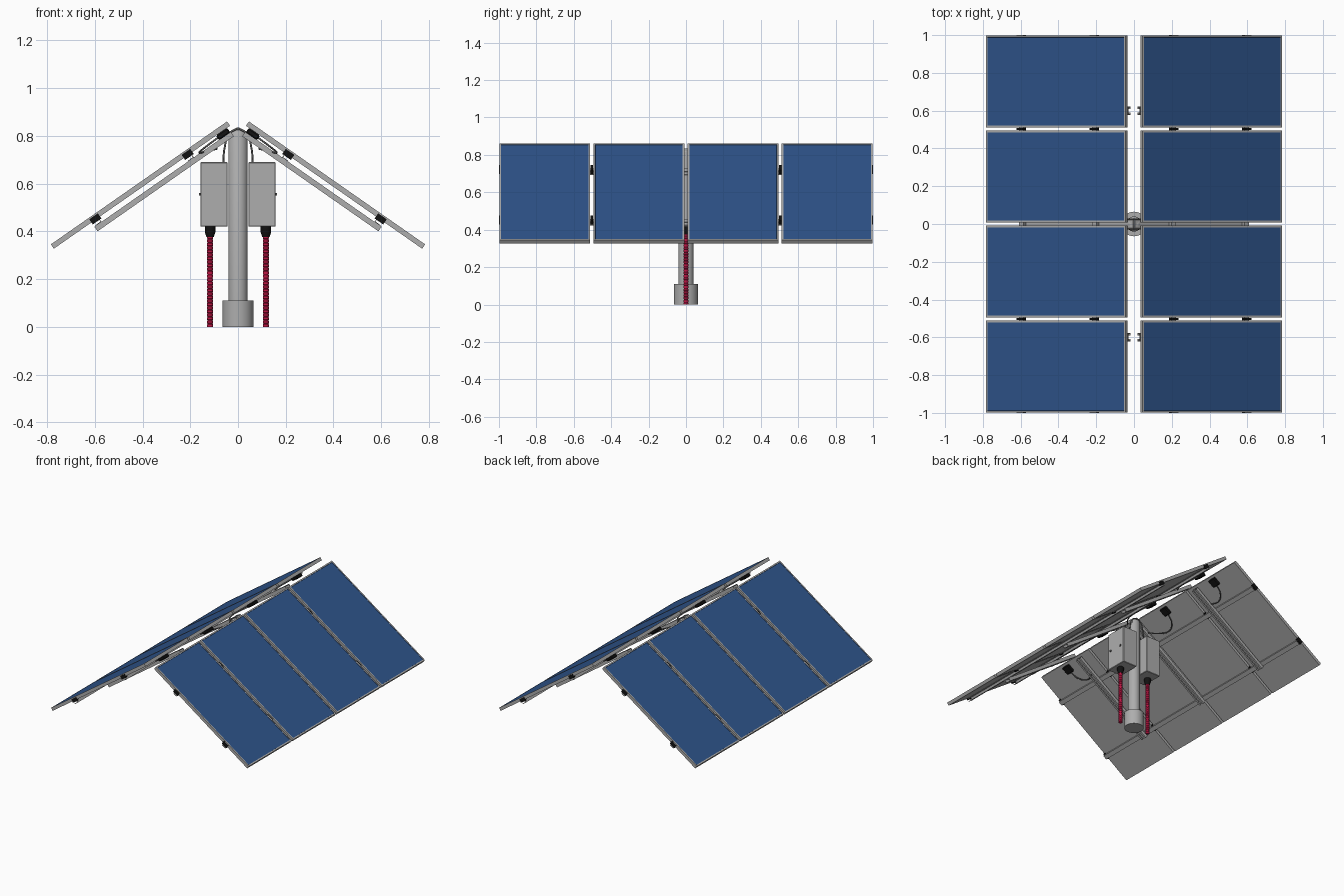
import bpy, bmesh, math
from mathutils import Matrix, Vector

cube = bpy.data.objects.get("Cube")
if cube:
    bpy.data.objects.remove(cube, do_unlink=True)


def material(name, rgb):
    m = bpy.data.materials.new(name)
    m.use_nodes = True
    m.diffuse_color = (*rgb, 1)
    m.node_tree.nodes["Principled BSDF"].inputs["Base Color"].default_value = (*rgb, 1)
    return m


METAL = material("grey metal", (0.42, 0.42, 0.42))
BLUE = material("blue cells", (0.028, 0.09, 0.26))
BLACK = material("black plastic", (0.006, 0.006, 0.006))
PINK = material("crimson conduit", (0.53, 0.008, 0.06))
STEEL = material("dark steel", (0.14, 0.14, 0.14))


def finish(name, bm, mats, matrix=None, smooth=False):
    if matrix:
        bm.transform(matrix)
    bmesh.ops.recalc_face_normals(bm, faces=bm.faces)
    mesh = bpy.data.meshes.new(name)
    bm.to_mesh(mesh)
    bm.free()
    for m in mats:
        mesh.materials.append(m)
    ob = bpy.data.objects.new(name, mesh)
    bpy.context.collection.objects.link(ob)
    if smooth:
        bpy.ops.object.select_all(action='DESELECT')
        ob.select_set(True)
        bpy.context.view_layer.objects.active = ob
        bpy.ops.object.shade_smooth_by_angle(angle=math.radians(35))
    return ob


def box(name, lo, hi, mat, matrix=None, bevel=0):
    bm = bmesh.new()
    lo, hi = Vector(lo), Vector(hi)
    bmesh.ops.create_cube(bm, size=1, matrix=Matrix.Translation((lo + hi) / 2)
                          @ Matrix.Diagonal((*(hi - lo), 1)))
    if bevel:
        bmesh.ops.bevel(bm, geom=bm.edges[:], offset=bevel, segments=1, affect='EDGES')
    return finish(name, bm, [mat], matrix)


def lathe(name, profile, mat, x=0, y=0, steps=32):
    # Spin a (radius, height) profile around a vertical axis
    bm = bmesh.new()
    verts = [bm.verts.new((r, 0, z)) for r, z in profile]
    edges = [bm.edges.new(pair) for pair in zip(verts, verts[1:])]
    bmesh.ops.spin(bm, geom=verts + edges, cent=(0, 0, 0), axis=(0, 0, 1),
                   angle=math.tau, steps=steps, use_duplicate=False)
    bmesh.ops.remove_doubles(bm, verts=bm.verts, dist=1e-5)
    return finish(name, bm, [mat], Matrix.Translation((x, y, 0)), True)


def tube(name, points, radius, mat):
    cu = bpy.data.curves.new(name, 'CURVE')
    cu.dimensions = '3D'
    cu.bevel_depth = radius
    cu.bevel_resolution = 2
    cu.resolution_u = 6
    cu.use_fill_caps = True
    sp = cu.splines.new('BEZIER')
    sp.bezier_points.add(len(points) - 1)
    for bp, p in zip(sp.bezier_points, points):
        bp.co = p
        bp.handle_left_type = bp.handle_right_type = 'AUTO'
    cu.materials.append(mat)
    ob = bpy.data.objects.new(name, cu)
    bpy.context.collection.objects.link(ob)
    return ob


# Roof dimensions along the slope and through its thickness
LENGTH, THICK, GAP, RAFTER = 0.9, 0.022, 0.022, 0.023
UNDER = -THICK - GAP
c, s = math.cos(math.radians(34.9)), math.sin(math.radians(34.9))


def panel(name, y, matrix):
    bm = bmesh.new()
    bmesh.ops.create_cube(bm, size=1, matrix=Matrix.Translation((LENGTH / 2, y, -THICK / 2))
                          @ Matrix.Diagonal((LENGTH, 0.486, THICK, 1)))
    top = max(bm.faces, key=lambda f: f.calc_center_median().z)
    bmesh.ops.inset_region(bm, faces=[top], thickness=0.013, depth=0)
    top.material_index = 1
    bmesh.ops.inset_region(bm, faces=[top], thickness=0.001, depth=-0.002)
    finish(name, bm, [METAL, BLUE], matrix)


for side, label in ((1, "left"), (-1, "right")):
    # Local axes: down the slope, along the ridge, outward normal
    M = Matrix(((side * c, 0, side * s, side * 0.046),
                (0, 1, 0, 0),
                (-s, 0, c, 0.86),
                (0, 0, 0, 1)))

    # Solar panels, each with a junction box and cable underneath
    for i in range(4):
        y = -0.755 + i * 0.5033
        panel(f"{label}_panel_{i + 1}", y, M)
        box(f"{label}_junction_box_{i + 1}", (0.015, y - 0.03, -THICK - 0.024),
            (0.072, y + 0.03, -THICK), BLACK, M, 0.005)
        d = -1 if y > 0 else 1
        path = [(0.07, y, -0.034), (0.13, y + 0.02 * d, -0.036),
                (0.17, y + 0.08 * d, -0.04), (0.15, y + 0.15 * d, -0.05)]
        if abs(y) < 0.5:
            path.append((0.1, y + 0.21 * d, -0.07))
        tube(f"{label}_panel_cable_{i + 1}", [M @ Vector(p) for p in path], 0.004, STEEL)

    # Purlins: thin channels running the full length under the panels
    for j, u in enumerate((0.2, 0.672)):
        t = 0.003
        box(f"{label}_purlin_web_{j + 1}", (u, -0.998, UNDER), (u + t, 0.998, -THICK), METAL, M)
        box(f"{label}_purlin_top_{j + 1}", (u, -0.998, -THICK - t), (u + 0.03, 0.998, -THICK), METAL, M)
        box(f"{label}_purlin_base_{j + 1}", (u, -0.998, UNDER), (u + 0.03, 0.998, UNDER + t), METAL, M)
        for y in (-0.994, -0.5033, 0.5033, 0.994):
            box(f"{label}_clamp", (u - 0.008, y - 0.006, -THICK - 0.01),
                (u + 0.036, y + 0.006, -0.006), BLACK, M)

    # Rafters: open channels below the purlins
    for y in (-0.6, 0, 0.6):
        u0, u1, low = (-0.02 if y == 0 else 0.012), 0.708, UNDER - RAFTER
        box(f"{label}_rafter_top", (u0, y - 0.022, UNDER - 0.004), (u1, y + 0.022, UNDER), METAL, M)
        for e in (-1, 1):
            a, b = sorted((y + e * 0.022, y + e * 0.018))
            box(f"{label}_rafter_flange", (u0, a, low), (u1, b, UNDER), METAL, M)
            a, b = sorted((y + e * 0.022, y + e * 0.009))
            box(f"{label}_rafter_lip", (u0, a, low), (u1, b, low + 0.004), METAL, M)

    # Equipment cabinet with side bolts
    x0, x1 = sorted((side * 0.043, side * 0.158))
    box(f"{label}_cabinet", (x0, -0.08, 0.42), (x1, 0.08, 0.69), METAL, None, 0.003)
    x0, x1 = sorted((side * 0.158, side * 0.164))
    for y in (-0.05, 0.05):
        box(f"{label}_cabinet_bolt", (x0, y - 0.006, 0.549), (x1, y + 0.006, 0.561), STEEL)

    # Cable gland and ribbed conduit
    lathe(f"{label}_gland", [(0, 0.42), (0.022, 0.42), (0.022, 0.395), (0.015, 0.375), (0, 0.375)],
          BLACK, side * 0.117, steps=16)
    ribs = [(0, 0)]
    for k in range(26):
        z = k * 0.0148
        ribs += [(0.013, z), (0.013, z + 0.009), (0.011, z + 0.011), (0.011, z + 0.013)]
    lathe(f"{label}_conduit", ribs + [(0, 0.38)], PINK, side * 0.117, steps=16)

    # Cable from the cabinet up to the mast head
    for y in (-0.025, 0.025):
        tube(f"{label}_head_cable", [(side * 0.062, y, 0.685), (side * 0.056, y, 0.75),
                                     (side * 0.036, y, 0.81), (0, y, 0.832)], 0.004, STEEL)

# Mast with rounded cap, and base collar
lathe("mast", [(0, 0.005), (0.04, 0.005), (0.04, 0.805), (0.03, 0.82), (0.015, 0.828), (0, 0.83)], METAL)
lathe("base_collar", [(0, 0), (0.065, 0), (0.065, 0.11), (0, 0.11)], METAL)
